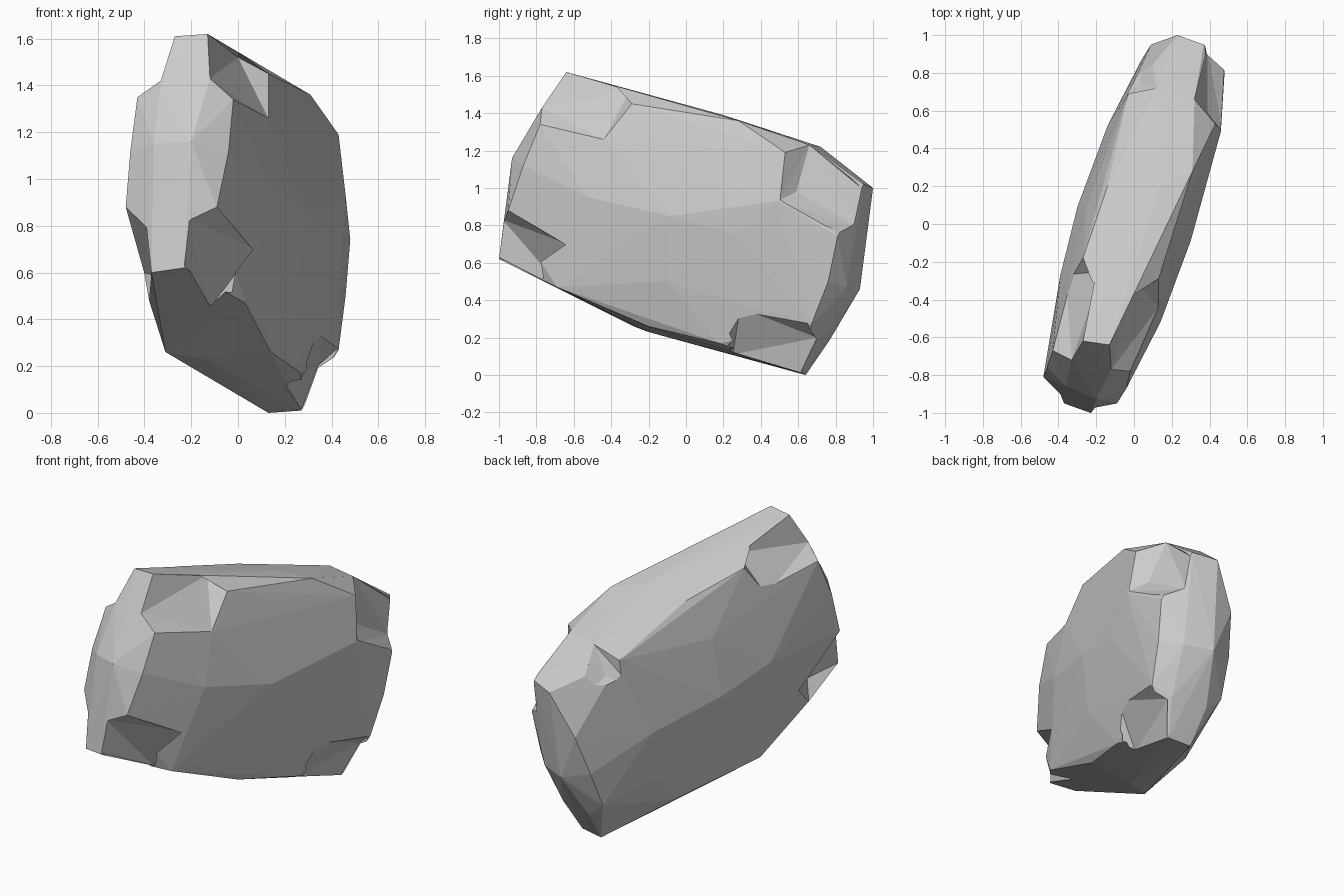
import bpy, bmesh
from mathutils import Vector

CENTRE = Vector((0, 0, 0.81))


def hull(name, points):
    """Flat-faced convex solid around a handful of points."""
    bm = bmesh.new()
    for p in points:
        bm.verts.new(p)
    bmesh.ops.convex_hull(bm, input=bm.verts[:])
    bmesh.ops.delete(bm, geom=[v for v in bm.verts if not v.link_faces], context='VERTS')
    bmesh.ops.recalc_face_normals(bm, faces=bm.faces[:])
    me = bpy.data.meshes.new(name)
    bm.to_mesh(me)
    bm.free()
    ob = bpy.data.objects.new(name, me)
    bpy.context.collection.objects.link(ob)
    return ob


# Boulder body: the slab is point-symmetric, so half of it is described
half = [
    # top ridge and upper edges
    (-0.13, -0.64, 1.62), (-0.27, -0.62, 1.61), (0, -0.30, 1.52),
    (0.13, -0.29, 1.45), (0.14, 0.20, 1.39), (0.26, 0.10, 1.30),
    (0.31, 0.28, 1.36), (-0.03, 0.69, 1.15), (-0.14, 0.20, 1.36),
    (-0.27, -0.18, 1.45),
    # front end
    (-0.02, -0.78, 1.34), (-0.04, -0.87, 1.12), (-0.09, -0.95, 0.88),
    (-0.12, -0.77, 1.43), (-0.33, -0.72, 1.42), (-0.43, -0.67, 1.35),
    (-0.46, -0.76, 1.12), (-0.48, -0.81, 0.88), (-0.36, -0.86, 1.15),
    (-0.20, -0.93, 1.16), (-0.23, -1.00, 0.62), (-0.37, -0.95, 0.60),
    # bulging broad side
    (0.13, -0.44, 1.26), (0.14, -0.52, 0.95), (0.30, -0.09, 0.85),
    (0.39, 0.27, 0.75), (0.28, 0.00, 1.08), (0.25, -0.10, 0.50),
    (0.10, -0.45, 0.60),
]
# corners that differ between the two ends
corners = [
    (0.43, 0.53, 1.19), (0.32, 0.66, 1.23), (0.12, 0.72, 1.22), (0.46, 0.49, 0.93),
    (-0.12, -0.65, 0.45), (-0.38, -0.65, 0.48), (-0.40, -0.50, 0.60),
]
body = [Vector(p) for p in half]
body += [2 * CENTRE - p for p in body]
rock = hull("boulder", body + [Vector(p) for p in corners])

# Chipped corners: (rim points on the surface, deepest points)
chips = [
    # top front right
    ([(-0.02, -0.78, 1.34), (0.13, -0.44, 1.26), (0.13, -0.29, 1.45), (0, -0.30, 1.52),
      (-0.13, -0.64, 1.62), (-0.12, -0.77, 1.43)], [(0.06, -0.40, 1.38)]),
    # bottom front right
    ([(-0.09, -0.95, 0.88), (0.07, -0.63, 0.70), (0.01, -0.64, 0.48),
      (-0.12, -0.65, 0.45), (-0.23, -1.00, 0.63), (-0.21, -0.98, 0.83)],
     [(-0.01, -0.72, 0.63)]),
    # top back right
    ([(0.43, 0.53, 1.19), (0.32, 0.66, 1.23), (0.47, 0.49, 0.93), (0.475, 0.84, 0.75),
      (0.39, 0.92, 0.79), (0.38, 0.95, 0.99)], [(0.39, 0.59, 0.98)]),
    # bottom back right
    ([(0.36, 0.29, 0.36), (0.43, 0.65, 0.28), (0.34, 0.70, 0.20), (0.27, 0.61, 0.01),
      (0.20, 0.25, 0.11)], [(0.27, 0.21, 0.17)]),
    # top back left
    ([(-0.10, 0.67, 1.00), (-0.03, 0.69, 1.15), (0.12, 0.72, 1.22), (0.08, 0.95, 0.95)],
     [(0.03, 0.74, 1.06)]),
    # top front left
    ([(-0.27, -0.62, 1.61), (-0.33, -0.72, 1.42), (-0.43, -0.67, 1.35),
      (-0.36, -0.27, 1.27), (-0.27, -0.18, 1.45), (-0.17, -0.25, 1.49)],
     [(-0.31, -0.28, 1.36)]),
    # bottom front left
    ([(-0.37, -0.95, 0.60), (-0.38, -0.65, 0.48), (-0.41, -0.50, 0.60),
      (-0.48, -0.81, 0.88), (-0.40, -0.92, 0.82)], [(-0.32, -0.72, 0.58)]),
]

bpy.context.view_layer.objects.active = rock
for rim, deep in chips:
    rim = [Vector(p) for p in rim]
    mid = sum(rim, Vector()) / len(rim)
    outer = CENTRE + (mid - CENTRE) * 1.35
    cutter = hull("chip_cutter", rim + [Vector(p) for p in deep] + [outer])
    cutter.hide_render = True
    mod = rock.modifiers.new("chip", 'BOOLEAN')
    mod.operation = 'DIFFERENCE'
    mod.solver = 'EXACT'
    mod.object = cutter
    bpy.ops.object.modifier_apply(modifier=mod.name)
    bpy.data.objects.remove(cutter, do_unlink=True)
